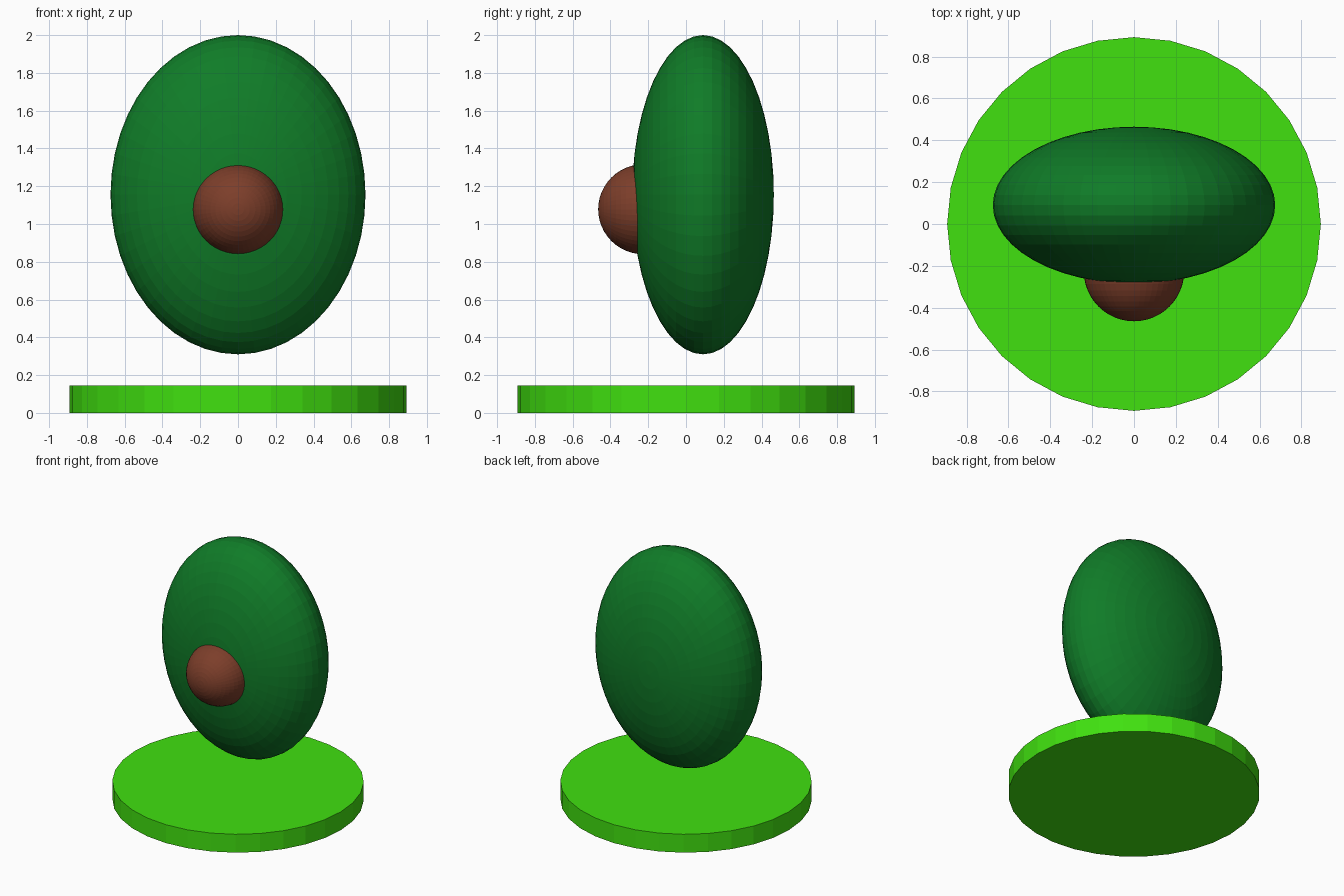
import bpy
import math

if "Cube" in bpy.data.objects:
    bpy.data.objects.remove(bpy.data.objects["Cube"])


def material(name, rgb):
    m = bpy.data.materials.new(name)
    m.diffuse_color = (*rgb, 1.0)
    m.use_nodes = True
    m.node_tree.nodes["Principled BSDF"].inputs["Base Color"].default_value = m.diffuse_color
    return m


def ellipsoid(name, centre, radii, segments, rings, mat):
    # poles point along y, so the rings run around the front-back axis
    bpy.ops.mesh.primitive_uv_sphere_add(
        segments=segments, ring_count=rings, radius=1,
        location=centre, rotation=(math.pi / 2, 0, 0))
    ob = bpy.context.object
    ob.name = name
    # local z is world y after the quarter turn
    ob.scale = (radii[0], radii[2], radii[1])
    bpy.ops.object.transform_apply(location=False, rotation=True, scale=True)
    ob.data.materials.append(mat)
    return ob


bright_green = material("bright green", (0.052, 0.75, 0.005))
dark_green = material("dark green", (0.005, 0.202, 0.021))
brown = material("brown", (0.202, 0.048, 0.023))

# round base plate
bpy.ops.mesh.primitive_cylinder_add(vertices=32, radius=0.893, depth=0.144,
                                    location=(0, 0, 0.072))
base = bpy.context.object
base.name = "base_plate"
base.data.materials.append(bright_green)

# flattened fruit body floating above the plate
ellipsoid("fruit_body", (0, 0.09, 1.155), (0.675, 0.375, 0.845), 48, 24, dark_green)

# round stone bulging from the front
ellipsoid("fruit_stone", (0, -0.225, 1.078), (0.24, 0.24, 0.238), 48, 24, brown)
